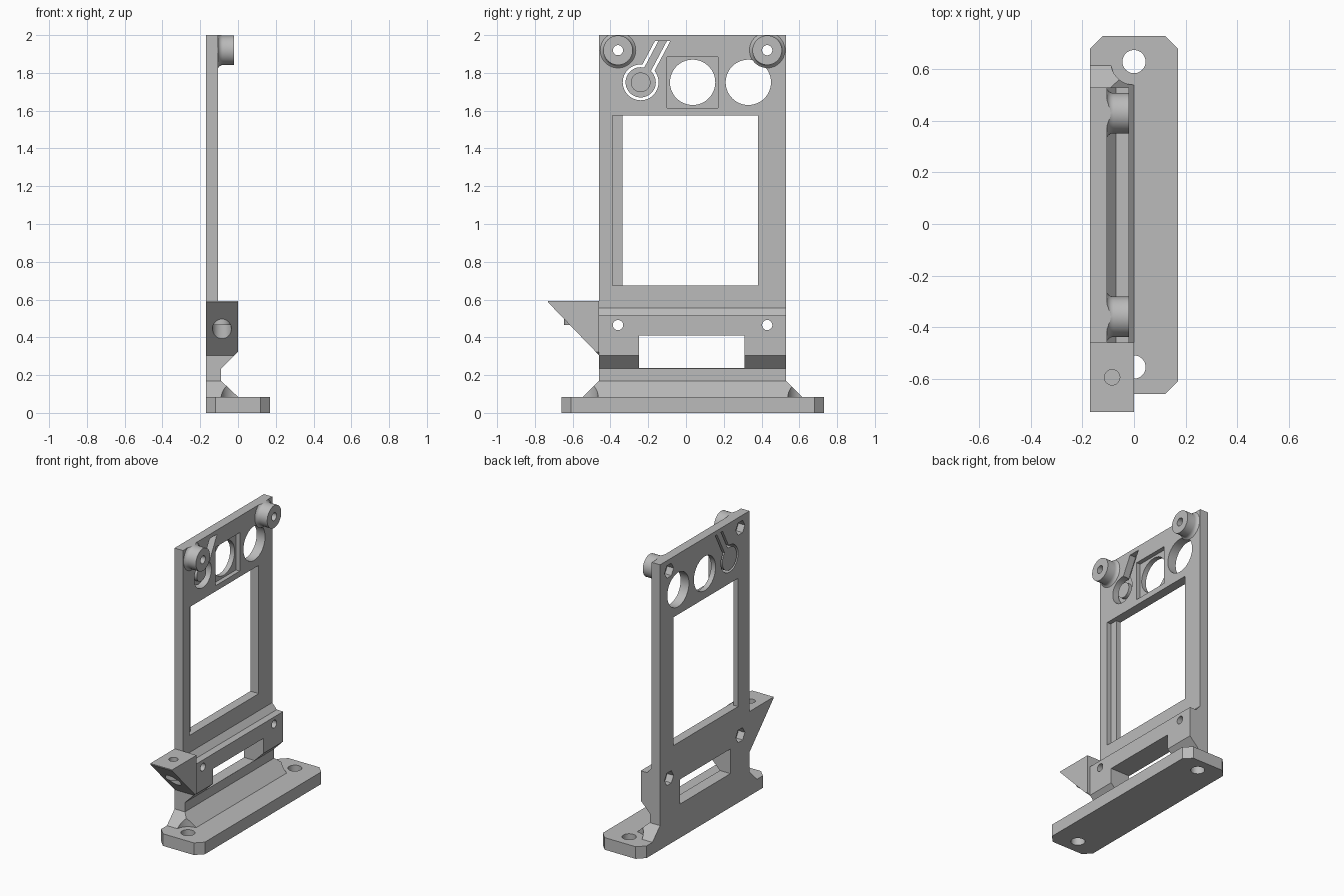
import bpy, bmesh, math
from mathutils import Vector

cube = bpy.data.objects.get("Cube")
if cube:
    bpy.data.objects.remove(cube, do_unlink=True)

grey = bpy.data.materials.new("plain grey")
grey.use_nodes = True
colour = (0.5, 0.5, 0.5, 1)
grey.diffuse_color = colour
grey.node_tree.nodes["Principled BSDF"].inputs["Base Color"].default_value = colour


def finish(name, bm):
    bmesh.ops.recalc_face_normals(bm, faces=bm.faces)
    mesh = bpy.data.meshes.new(name)
    bm.to_mesh(mesh)
    bm.free()
    mesh.materials.append(grey)
    obj = bpy.data.objects.new(name, mesh)
    bpy.context.collection.objects.link(obj)
    return obj


def place(axis, a, b, h):
    """Map a 2D profile point and a height along the axis to 3D."""
    return {"x": Vector((h, a, b)), "y": Vector((a, h, b)), "z": Vector((a, b, h))}[axis]


def prism(name, points, axis, lo, hi):
    bm = bmesh.new()
    bottom = [bm.verts.new(place(axis, a, b, lo)) for a, b in points]
    top = [bm.verts.new(place(axis, a, b, hi)) for a, b in points]
    bm.faces.new(bottom)
    bm.faces.new(top)
    for i in range(len(points)):
        j = (i + 1) % len(points)
        bm.faces.new((bottom[i], bottom[j], top[j], top[i]))
    return finish(name, bm)


def rect(a0, a1, b0, b1):
    return [(a0, b0), (a1, b0), (a1, b1), (a0, b1)]


def circle(a, b, r, n=48):
    return [(a + r * math.cos(math.tau * i / n), b + r * math.sin(math.tau * i / n))
            for i in range(n)]


def boolean(obj, other, operation="DIFFERENCE"):
    mod = obj.modifiers.new("bool", "BOOLEAN")
    mod.operation = operation
    mod.solver = "EXACT"
    mod.object = other
    bpy.context.view_layer.objects.active = obj
    bpy.ops.object.modifier_apply(modifier=mod.name)
    bpy.data.objects.remove(other, do_unlink=True)


def cut(obj, points, axis, lo, hi):
    boolean(obj, prism("cutter", points, axis, lo, hi))


BACK, FACE, FRONT = -0.17, -0.105, -0.02
LEFT, RIGHT = -0.46, 0.53
BOLTS_Y = (-0.36, 0.43)
BOSS_Z, LOWER_Z = 1.92, 0.465
FOOT_HOLES = (-0.555, 0.63)

# Foot plate with clipped corners and two screw holes
c = 0.05
foot = prism("foot_plate", [
    (BACK + c, -0.66), (-BACK - c, -0.66), (-BACK, -0.66 + c), (-BACK, 0.73 - c),
    (-BACK - c, 0.73), (BACK + c, 0.73), (BACK, 0.73 - c), (BACK, -0.66 + c)], "z", 0, 0.085)
for y in FOOT_HOLES:
    cut(foot, circle(0, y, 0.045), "z", -0.1, 0.2)

# Sloped skirt joining the foot to the upright, relieved around the screws
bm = bmesh.new()
low = [bm.verts.new((x, y, 0.085)) for x, y in rect(BACK, 0, LEFT - 0.085, RIGHT + 0.085)]
high = [bm.verts.new((x, y, 0.17)) for x, y in rect(BACK, -0.09, LEFT, RIGHT)]
bm.faces.new(low)
bm.faces.new(high)
for i in range(4):
    j = (i + 1) % 4
    bm.faces.new((low[i], low[j], high[j], high[i]))
skirt = finish("skirt", bm)
for y in FOOT_HOLES:
    cut(skirt, circle(0, y, 0.09), "z", 0.05, 0.3)

# Upright panel with the thick rail, extruded from its side profile
panel = prism("upright_panel", [
    (BACK, 0.17), (-0.09, 0.17), (-0.09, 0.235), (FRONT, 0.305), (FRONT, 0.515),
    (-0.07, 0.515), (FACE, 0.555), (FACE, 2), (BACK, 2)], "y", LEFT, RIGHT)

# Slot, main window and its stepped edge
cut(panel, rect(-0.25, 0.31, 0.237, 0.41), "x", -0.3, 0.1)
cut(panel, rect(-0.335, 0.38, 0.675, 1.575), "x", -0.3, 0.1)
cut(panel, rect(-0.39, -0.3, 0.675, 1.575), "x", -0.135, 0.1)

# Round openings, one inside a square recess
cut(panel, rect(-0.10, 0.17, 1.615, 1.885), "x", -0.135, 0.1)
for y in (0.035, 0.33):
    cut(panel, circle(y, 1.75, 0.12, 64), "x", -0.3, 0.1)

# Bolt holes with hexagonal nut pockets on the back
for y in BOLTS_Y:
    for z in (LOWER_Z, BOSS_Z):
        cut(panel, circle(y, z, 0.027, 32), "x", -0.3, 0.1)
        cut(panel, circle(y, z, 0.05, 6), "x", -0.3, -0.12)

# Flexible push button cut free of the panel
BY, BZ, TOP = -0.24, 1.75, 1.97
slope = math.tan(math.radians(28))


def arm(half):
    shift = slope * (TOP - BZ)
    w = half / math.cos(math.radians(28))
    return [(BY - w, BZ), (BY + w, BZ), (BY + shift + w, TOP), (BY + shift - w, TOP)]


cut(panel, circle(BY, BZ, 0.095), "x", -0.3, 0.1)
cut(panel, arm(0.036), "x", -0.3, 0.1)
button = prism("button_pad", circle(BY, BZ, 0.08), "x", BACK, -0.14)
boolean(button, prism("arm", arm(0.02), "x", BACK, -0.14), "UNION")
button_cap = prism("button_cap", circle(BY, BZ, 0.052), "x", -0.15, -0.115)

# Flared bosses around the top bolts
ring = [(0.027, 0), (0.027, 0.085), (0.078, 0.085), (0.078, 0.025),
        (0.08, 0.015), (0.085, 0.007), (0.094, 0)]
bosses = []
for side, y in zip(("right", "left"), BOLTS_Y):
    bm = bmesh.new()
    n = 48
    loops = []
    for i in range(n):
        a = math.tau * i / n
        loops.append([bm.verts.new((FACE + h, y + r * math.cos(a), BOSS_Z + r * math.sin(a)))
                      for r, h in ring])
    for i in range(n):
        p, q = loops[i], loops[(i + 1) % n]
        for k in range(len(ring)):
            m = (k + 1) % len(ring)
            bm.faces.new((p[k], p[m], q[m], q[k]))
    boss = finish("boss_" + side, bm)
    cut(boss, rect(y - 0.2, y + 0.2, 2, 2.2), "x", -0.3, 0.2)
    bosses.append(boss)

# Wedge bracket at the front with a vertical screw seat
bracket = prism("wedge_bracket", [
    (LEFT, 0.305), (LEFT, 0.592), (-0.73, 0.592), (-0.73, 0.585)], "x", BACK, 0)
cut(bracket, [(-0.09, 0.233), (0.1, 0.423), (0.1, 0.2)], "y", -0.8, -0.4)
SX, SY = -0.085, -0.595
boolean(bracket, prism("seat", circle(SX, SY, 0.05), "z", 0.465, 0.57), "UNION")
cut(bracket, circle(SX, SY, 0.05), "z", 0.3, 0.465)
cut(bracket, circle(SX, SY, 0.03, 32), "z", 0.3, 0.7)

# Smooth the round walls, keep edges sharp
bpy.ops.object.select_all(action="DESELECT")
for obj in (foot, skirt, panel, button, button_cap, bracket, *bosses):
    obj.select_set(True)
    bpy.context.view_layer.objects.active = obj
bpy.ops.object.shade_smooth_by_angle(angle=math.radians(30))
